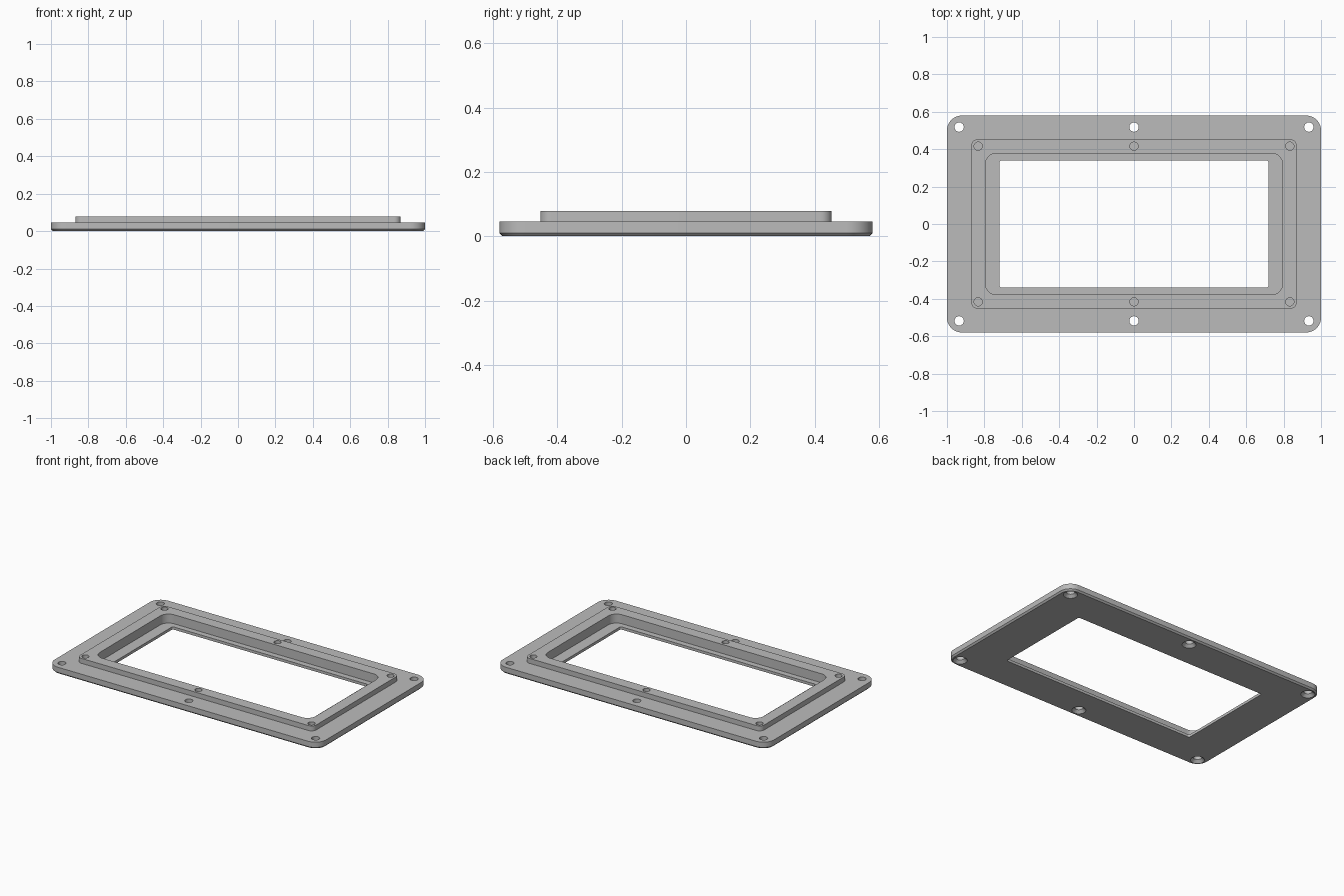
import bpy, bmesh, math

if "Cube" in bpy.data.objects:
    bpy.data.objects.remove(bpy.data.objects["Cube"])

grey = bpy.data.materials.new("metal grey")
grey.diffuse_color = (0.5, 0.5, 0.5, 1)
grey.use_nodes = True
grey.node_tree.nodes["Principled BSDF"].inputs["Base Color"].default_value = grey.diffuse_color


def rounded_rect(hx, hy, r, z, steps=10):
    """Counter-clockwise rounded rectangle with half sizes hx, hy."""
    pts = []
    for q, (sx, sy) in enumerate([(1, 1), (-1, 1), (-1, -1), (1, -1)]):
        for i in range(steps + 1):
            a = math.pi / 2 * (q + i / steps)
            pts.append((sx * (hx - r) + r * math.cos(a),
                        sy * (hy - r) + r * math.sin(a), z))
    return pts


def circle(x, y, r, z, n=32):
    return [(x + r * math.cos(2 * math.pi * i / n),
             y + r * math.sin(2 * math.pi * i / n), z) for i in range(n)]


def loft(bm, sections, closed):
    """Bridge the sections in order; join last to first or cap both ends."""
    rings = [[bm.verts.new(p) for p in s] for s in sections]
    pairs = list(zip(rings, rings[1:]))
    if closed:
        pairs.append((rings[-1], rings[0]))
    for a, b in pairs:
        n = len(a)
        for i in range(n):
            j = (i + 1) % n
            bm.faces.new((a[i], a[j], b[j], b[i]))
    if not closed:
        bm.faces.new(rings[0][::-1])
        bm.faces.new(rings[-1])


def make_object(name, bm):
    bmesh.ops.recalc_face_normals(bm, faces=bm.faces)
    me = bpy.data.meshes.new(name)
    bm.to_mesh(me)
    bm.free()
    me.materials.append(grey)
    ob = bpy.data.objects.new(name, me)
    bpy.context.collection.objects.link(ob)
    return ob


# Frame: chamfered flange, raised rim, recessed ledge and window
FLANGE_Z, RIM_Z, LEDGE_Z = 0.045, 0.078, 0.018
bm = bmesh.new()
loft(bm, [rounded_rect(*s) for s in [
    (0.99, 0.57, 0.07, 0),
    (1.0, 0.58, 0.08, 0.01),
    (1.0, 0.58, 0.08, FLANGE_Z),
    (0.87, 0.453, 0.035, FLANGE_Z),
    (0.87, 0.453, 0.035, RIM_Z),
    (0.795, 0.378, 0.06, RIM_Z),
    (0.795, 0.378, 0.06, LEDGE_Z),
    (0.72, 0.34, 0.012, LEDGE_Z),
    (0.72, 0.34, 0.012, 0)]], closed=True)
frame = make_object("bezel_frame", bm)

# Hole cutters: countersunk through holes in the flange, blind holes in the rim
bm = bmesh.new()
for sx in (-1, 0, 1):
    for sy in (-1, 1):
        x, y = 0.935 * sx, 0.518 * sy
        loft(bm, [circle(x, y, r, z) for r, z in
                  [(0.048, -0.005), (0.025, 0.018), (0.025, 0.06)]], closed=False)
        x, y = 0.833 * sx, 0.416 * sy
        loft(bm, [circle(x, y, 0.022, z) for z in (0.022, 0.1)], closed=False)
cutter = make_object("hole_cutter", bm)
cutter.hide_render = True

# Drill the holes
mod = frame.modifiers.new("holes", 'BOOLEAN')
mod.operation = 'DIFFERENCE'
mod.solver = 'EXACT'
mod.object = cutter
bpy.context.view_layer.objects.active = frame
bpy.ops.object.select_all(action='DESELECT')
frame.select_set(True)
bpy.ops.object.modifier_apply(modifier=mod.name)
bpy.data.objects.remove(cutter, do_unlink=True)

# Smooth the rounded corners and keep the edges crisp
bpy.ops.object.shade_smooth_by_angle(angle=math.radians(30))
